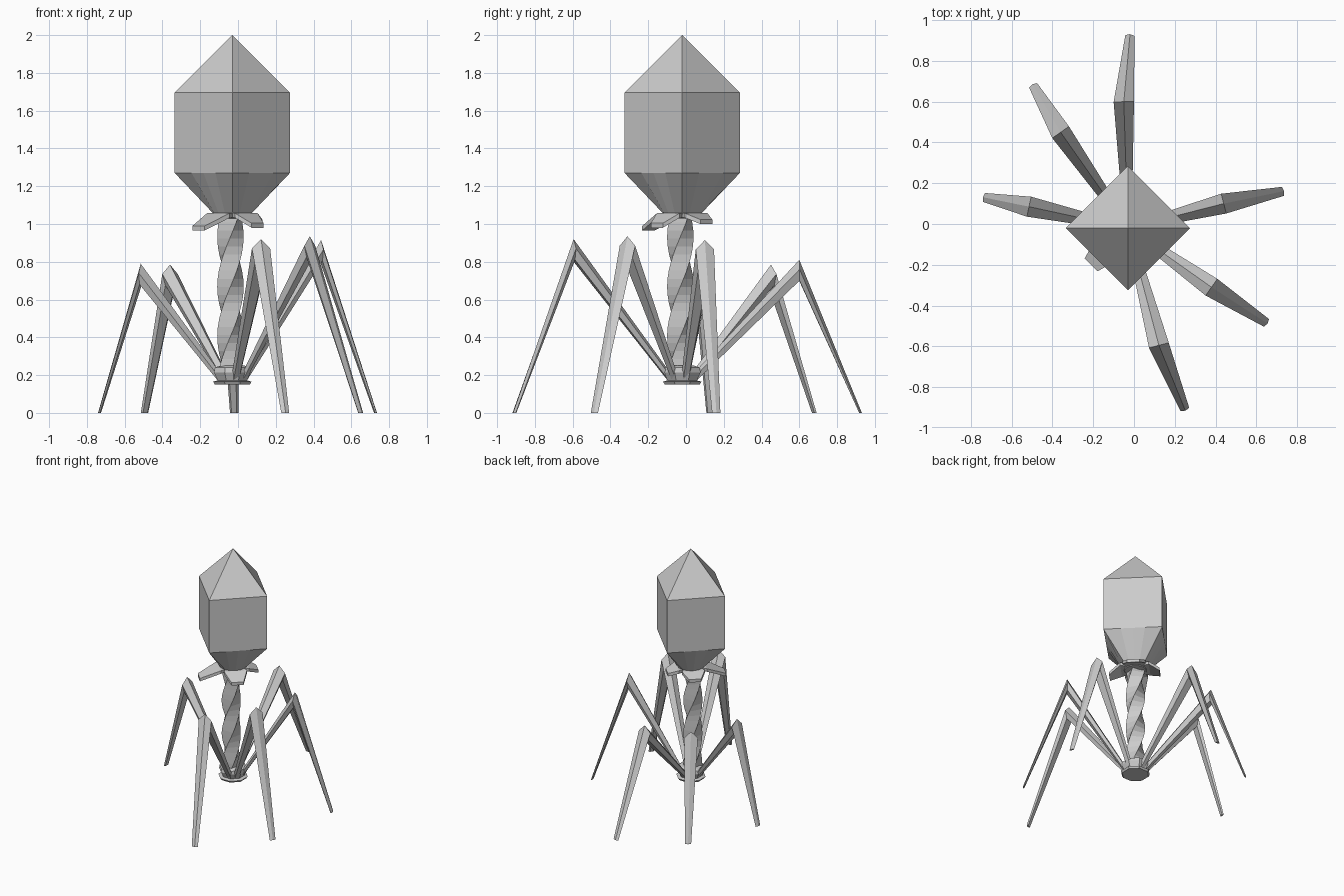
import bpy, bmesh
from math import sin, cos, pi, radians
from mathutils import Vector

if "Cube" in bpy.data.objects:
    bpy.data.objects.remove(bpy.data.objects["Cube"])

C = Vector((-0.03, -0.02, 0))
UP = Vector((0, 0, 1))


def loft(name, rings):
    """Skin equal-length rings of points and cap both ends."""
    bm = bmesh.new()
    vs = [[bm.verts.new(p) for p in r] for r in rings]
    n = len(vs[0])
    for a, b in zip(vs, vs[1:]):
        for i in range(n):
            j = (i + 1) % n
            bm.faces.new((a[i], a[j], b[j], b[i]))
    bm.faces.new(vs[0][::-1])
    bm.faces.new(vs[-1])
    bmesh.ops.remove_doubles(bm, verts=bm.verts, dist=1e-5)
    bmesh.ops.recalc_face_normals(bm, faces=bm.faces)
    me = bpy.data.meshes.new(name)
    bm.to_mesh(me)
    bm.free()
    ob = bpy.data.objects.new(name, me)
    bpy.context.collection.objects.link(ob)
    return ob


def circle(r, z, n, turn=0.0, c=C):
    return [c + Vector((r * cos(turn + 2 * pi * i / n),
                        r * sin(turn + 2 * pi * i / n), z)) for i in range(n)]


def square(r, z, n):
    """Diamond outline (corners on the axes) sampled at n angles."""
    pts = []
    for i in range(n):
        a = 2 * pi * i / n
        k = r / (abs(cos(a)) + abs(sin(a)))
        pts.append(C + Vector((k * cos(a), k * sin(a), z)))
    return pts


# head: pyramid top and square body, then a funnel from square to round
loft("head", [circle(0.305, 1.27, 4), circle(0.305, 1.695, 4),
              circle(0.0005, 2.0, 4)])
loft("head_funnel", [circle(0.08, 1.03, 16), circle(0.105, 1.06, 16),
                     square(0.305, 1.27, 16)])

# collar flaps on the four diagonals
for i, (reach, z) in enumerate([(0.18, 1.0), (0.18, 1.0), (0.255, 0.965), (0.19, 0.98)]):
    a = radians(45 + 90 * i)
    d = Vector((cos(a), sin(a), 0))
    s = Vector((-sin(a), cos(a), 0))
    rings = []
    for r, h, w in [(0.03, 1.05, 0.05), (0.105, 1.045, 0.085),
                    (reach, z + 0.012, 0.045)]:
        p = C + d * r
        rings.append([p + s * x + UP * (h + t)
                      for x, t in ((-w, -0.012), (w, -0.012), (w, 0.012), (-w, 0.012))])
    loft(f"collar_flap_{i + 1}", rings)

# twisted square tail
N = 20
tail = loft("tail", [circle(0.07, 0.2 + 0.85 * k / N, 4, radians(20 + 290 * k / N),
                            C + Vector((-0.01, -0.01, 0))) for k in range(N + 1)])

# base plate
loft("base_plate", [circle(r, z, 8, pi / 8) for r, z in
                    [(0.1, 0.15), (0.11, 0.165), (0.085, 0.172),
                     (0.105, 0.215), (0.1, 0.24), (0.07, 0.25)]])

# legs: ridged section at the knee, flat at the foot
legs = [((-0.05, 0.60, 0.81), (-0.02, 0.925)),
        ((-0.36, 0.45, 0.785), (-0.495, 0.68)),
        ((-0.515, 0.085, 0.79), (-0.735, 0.13)),
        ((0.44, 0.10, 0.915), (0.73, 0.16)),
        ((0.38, -0.31, 0.935), (0.65, -0.485)),
        ((0.122, -0.595, 0.92), (0.25, -0.91))]
section = [(0, 0), (0.05, -0.05), (0.03, -0.11), (-0.03, -0.11), (-0.05, -0.05)]
for i, (knee, foot) in enumerate(legs):
    knee, foot = Vector(knee), Vector((*foot, 0))
    d = knee - C
    d.z = 0
    d.normalize()
    s = UP.cross(d)
    base = C + d * 0.075 + UP * 0.225
    f = foot - knee
    f.z = 0
    f.normalize()
    fs = UP.cross(f)
    rings = [[base + s * x * 0.45 + UP * y * 0.5 for x, y in section],
             [knee + s * x + UP * y for x, y in section],
             [foot + fs * x * 0.45 + f * (y + 0.05) * 0.12 for x, y in section]]
    loft(f"leg_{i + 1}", rings)
